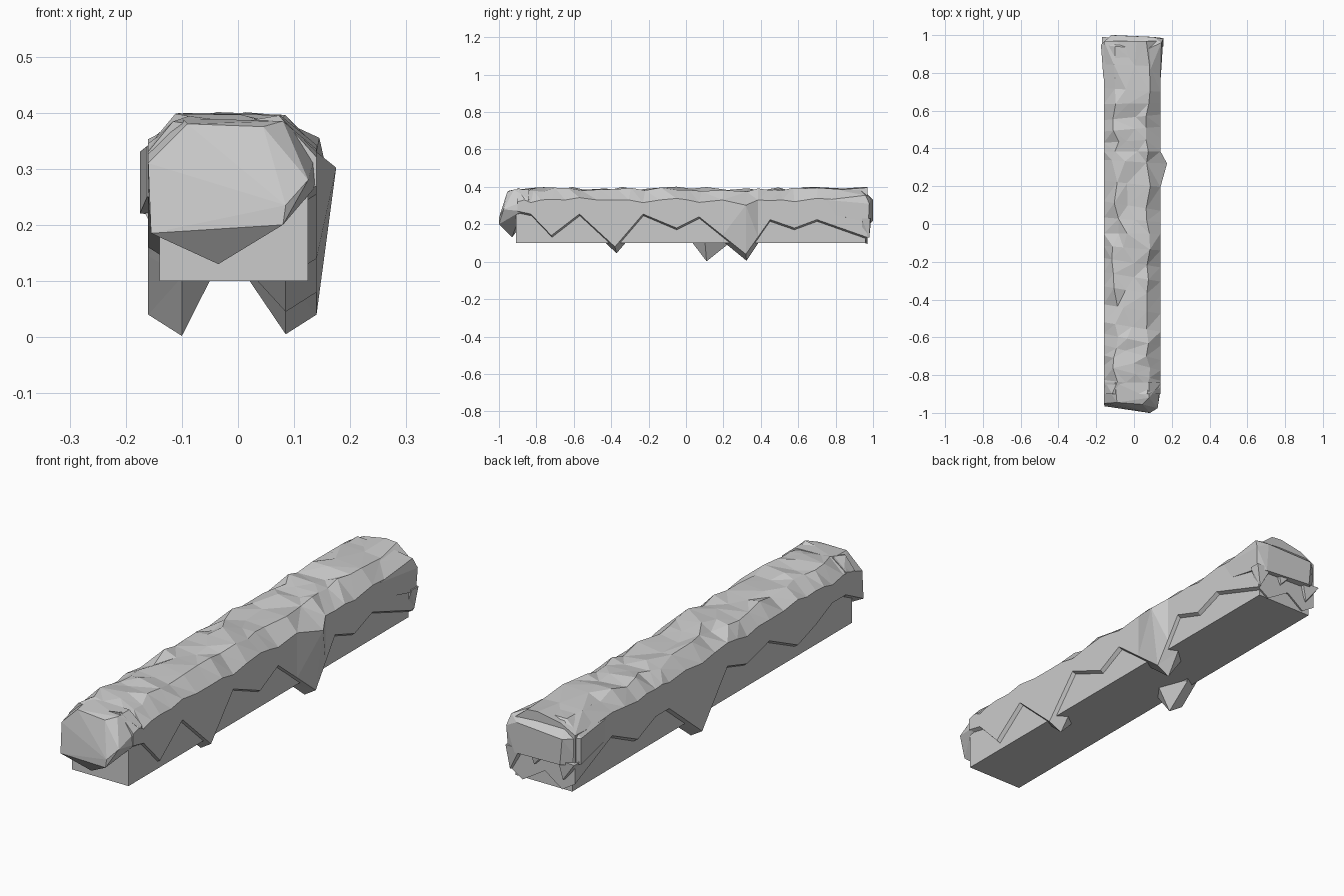
import bpy
import bmesh
import random
from mathutils import Vector

random.seed(4)

default_cube = bpy.data.objects.get("Cube")
if default_cube:
    bpy.data.objects.remove(default_cube, do_unlink=True)

grey = bpy.data.materials.new("plain_grey")
grey.use_nodes = True
colour = (0.6, 0.6, 0.6, 1)
grey.diffuse_color = colour
grey.node_tree.nodes["Principled BSDF"].inputs["Base Color"].default_value = colour


def finish(name, bm):
    """Turn a bmesh into a flat shaded object."""
    bmesh.ops.recalc_face_normals(bm, faces=bm.faces[:])
    mesh = bpy.data.meshes.new(name)
    bm.to_mesh(mesh)
    bm.free()
    mesh.materials.append(grey)
    obj = bpy.data.objects.new(name, mesh)
    bpy.context.collection.objects.link(obj)
    return obj


def hull(name, points):
    """Faceted lump wrapped around a few points."""
    bm = bmesh.new()
    verts = [bm.verts.new(p) for p in points]
    result = bmesh.ops.convex_hull(bm, input=verts)
    loose = [v for v in result["geom_interior"] if isinstance(v, bmesh.types.BMVert)]
    bmesh.ops.delete(bm, geom=loose, context="VERTS")
    return finish(name, bm)


def box(name, low, high):
    return hull(name, [(x, y, z) for x in (low[0], high[0])
                       for y in (low[1], high[1]) for z in (low[2], high[2])])


def with_midpoints(points):
    """Insert the midpoint of every segment."""
    out = []
    for a, b in zip(points, points[1:]):
        a, b = Vector(a), Vector(b)
        out += [a, (a + b) / 2]
    return out + [Vector(points[-1])]


def jitter(amount):
    return random.uniform(-amount, amount)


# Straight beam under the cover
box("beam", (-0.14, -0.91, 0.1), (0.125, 0.96, 0.31))

# Hanging lower edges of the cover, as (y, z) along each side
left_hem = [(-.9, .27), (-.83, .255), (-.72, .14), (-.57, .255), (-.38, .08),
            (-.23, .255), (-.05, .18), (.07, .24), (.32, .04), (.45, .225),
            (.58, .18), (.7, .225), (.97, .13)]
right_hem = [(-.9, .25), (-.75, .25), (-.64, .2), (-.52, .16), (-.33, .25),
             (-.18, .21), (-.05, .25), (.12, .04), (.34, .22), (.43, .22),
             (.55, .17), (.72, .25), (.97, .14)]
bulge_row = 2 * left_hem.index((.32, .04))

# Lumpy cover, lofted from one cross-section per row
bm = bmesh.new()
rings = []
rows = list(zip(with_midpoints(right_hem), with_midpoints(left_hem)))
for i, (r, l) in enumerate(rows):
    whole = i % 2 == 0
    bulge = 0.035 if i == bulge_row else 0
    shoulder = 0.33 + (jitter(.018) if whole else 0)
    section = [
        (-.02, .16),
        (-.10, r.y - .038),
        (-.16, r.y),
        (-.16, shoulder + .01),
        (-.10 + jitter(.02), .387 + jitter(.013)),
        (-.02 + jitter(.04), .387 + jitter(.015)),
        (.075 + jitter(.012), .385 + jitter(.012)),
        (.14 + bulge, shoulder - bulge / 2),
        (.14, l.y),
        (.085, l.y - .035),
    ]
    ring = []
    for x, z in section:
        side = min(max((x + .16) / .3, 0), 1)
        ring.append(bm.verts.new((x, r.x + (l.x - r.x) * side, z)))
    rings.append(ring)
count = len(rings[0])
for a, b in zip(rings, rings[1:]):
    for k in range(count):
        n = (k + 1) % count
        bm.faces.new((a[k], a[n], b[n], b[k]))
bm.faces.new(rings[0])
bm.faces.new(rings[-1])
bmesh.ops.triangulate(bm, faces=bm.faces[:])
finish("snow_cover", bm)

# Rounded overhang at the front end
hull("front_overhang", [
    (-.16, -.84, .25), (-.16, -.84, .345), (-.1, -.84, .39), (.08, -.84, .385),
    (.14, -.84, .335), (.14, -.88, .27),
    (-.16, -.95, .31), (-.155, -.965, .185), (-.035, -.93, .13),
    (.08, -1, .2), (.085, -1, .235), (.125, -.975, .28),
    (-.09, -.945, .38), (.045, -.955, .375), (.08, -.92, .385)])

# Wider overhang at the back end
hull("back_overhang", [
    (-.162, .77, .25), (-.162, .77, .34), (-.1, .77, .385), (.08, .8, .385),
    (.14, .75, .33), (.14, .8, .25),
    (-.175, .95, .22), (-.175, .95, .33), (-.1, .94, .39), (.08, .93, .385),
    (.145, .96, .355), (.155, .98, .31), (.15, .975, .21),
    (-.12, 1, .33), (.1, .99, .34), (-.11, 1, .22), (.11, .99, .21)])

# Short drips hanging from the back overhang
for name, x, tip, width in (("left_back_drip", .12, .13, .035),
                            ("middle_back_drip", .01, .18, .03),
                            ("right_back_drip", -.13, .15, .04)):
    hull(name, [(x - width, .94, .23), (x + width, .94, .23),
                (x - width, .99, .23), (x + width, .985, .23),
                (x, .94, tip), (x + width / 2, .98, tip)])
